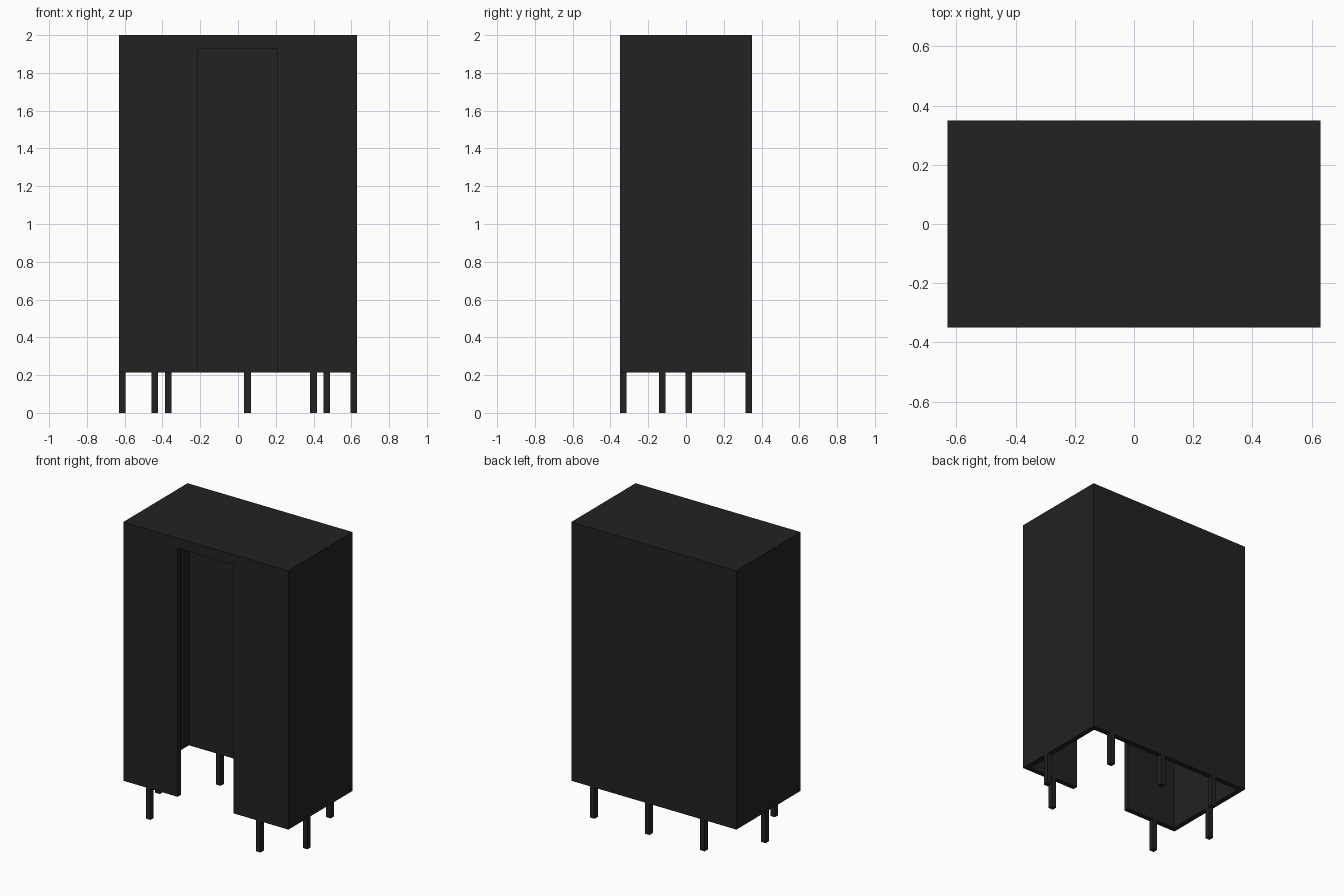
import bpy

if "Cube" in bpy.data.objects:
    bpy.data.objects.remove(bpy.data.objects["Cube"])

HALF_X, HALF_Y = 0.63, 0.35   # outer half sizes
BASE, TOP = 0.215, 2.0        # underside and top of the cabin
WALL = 0.035                  # panel thickness

charcoal = bpy.data.materials.new("charcoal")
charcoal.diffuse_color = (0.016, 0.016, 0.016, 1)
charcoal.use_nodes = True
charcoal.node_tree.nodes["Principled BSDF"].inputs["Base Color"].default_value = charcoal.diffuse_color


def box(name, lo, hi):
    """Axis-aligned box between two corners."""
    bpy.ops.mesh.primitive_cube_add(size=1)
    ob = bpy.context.object
    ob.name = name
    for v in ob.data.vertices:
        v.co = [(a + b) / 2 + c * (b - a) for a, b, c in zip(lo, hi, v.co)]
    ob.data.materials.append(charcoal)
    return ob


def cut(target, cutter):
    """Subtract a box from the target, then remove the helper."""
    mod = target.modifiers.new("cut", 'BOOLEAN')
    mod.operation, mod.solver, mod.object = 'DIFFERENCE', 'EXACT', cutter
    bpy.context.view_layer.objects.active = target
    bpy.ops.object.modifier_apply(modifier=mod.name)
    bpy.data.objects.remove(cutter, do_unlink=True)


# Cabin: hollow, open below, with a doorway in the front panel
cabin = box("cabin", (-HALF_X, -HALF_Y, BASE), (HALF_X, HALF_Y, TOP))
cut(cabin, box("room_cutter", (-HALF_X + WALL, -HALF_Y + WALL, 0),
               (HALF_X - WALL, HALF_Y - WALL, TOP - WALL)))
cut(cabin, box("doorway_cutter", (-0.215, -HALF_Y - 0.1, 0),
               (0.21, -HALF_Y + WALL + 0.05, 1.93)))

# Square legs under the wall panels
W = WALL / 2
leg_spots = [(-0.44, -HALF_Y + W), (0.40, -HALF_Y + W),
             (-0.37, HALF_Y - W), (0.05, HALF_Y - W), (0.47, HALF_Y - W),
             (-HALF_X + W, 0.015), (HALF_X - W, -0.125)]
for i, (x, y) in enumerate(leg_spots):
    box(f"leg_{i + 1}", (x - W, y - W, 0), (x + W, y + W, BASE))
